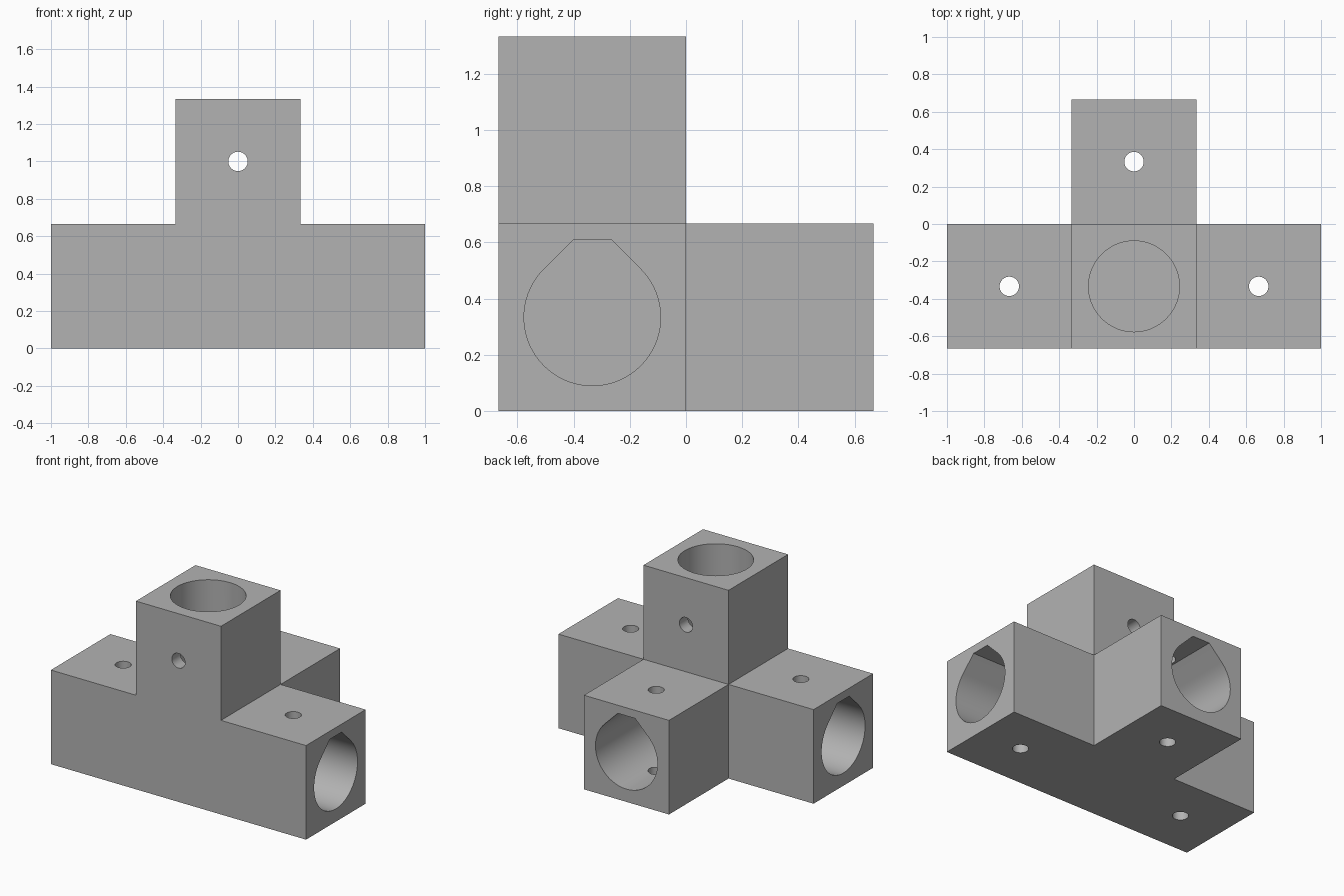
import bpy, bmesh, math
from mathutils import Matrix, Vector

if "Cube" in bpy.data.objects:
    bpy.data.objects.remove(bpy.data.objects["Cube"], do_unlink=True)

U = 2 / 3                                # edge of one block
HUB = Vector((0, -U / 2, U / 2))         # centre of the solid middle block
BORE, PIN = 0.243, 0.052                 # radii of sockets and pin holes
X, Y, Z = Vector((1, 0, 0)), Vector((0, 1, 0)), Vector((0, 0, 1))

grey = bpy.data.materials.new("grey plastic")
grey.use_nodes = True
color = (0.45, 0.45, 0.45, 1)
grey.diffuse_color = color
grey.node_tree.nodes["Principled BSDF"].inputs["Base Color"].default_value = color


def make_object(name, bm):
    bmesh.ops.recalc_face_normals(bm, faces=bm.faces[:])
    mesh = bpy.data.meshes.new(name)
    bm.to_mesh(mesh)
    bm.free()
    mesh.materials.append(grey)
    obj = bpy.data.objects.new(name, mesh)
    bpy.context.collection.objects.link(obj)
    return obj


def prism(name, outline, start, direction, length, up):
    """Extrude a closed 2D outline from start along direction."""
    side = up.cross(direction)
    bm = bmesh.new()
    face = bm.faces.new([bm.verts.new(start + side * a + up * b) for a, b in outline])
    new = bmesh.ops.extrude_face_region(bm, geom=[face])["geom"]
    moved = [v for v in new if isinstance(v, bmesh.types.BMVert)]
    bmesh.ops.translate(bm, verts=moved, vec=direction * length)
    return make_object(name, bm)


def arc(radius, first, last, steps):
    angles = [math.radians(first + (last - first) * i / steps) for i in range(steps + 1)]
    return [(radius * math.cos(a), radius * math.sin(a)) for a in angles]


# Socket outlines: full circle, and circle with a flat-topped 45 degree roof
circle = arc(BORE, 0, 360, 72)[:-1]
roof = 0.276
half = BORE * math.sqrt(2) - roof
teardrop = arc(BORE, 135, 405, 54) + [(half, roof), (-half, roof)]
pin = arc(PIN, 0, 360, 32)[:-1]

# Body: a middle block with four arms, shared walls removed
arms = [("left", X, teardrop, Z), ("right", -X, teardrop, Z),
        ("back", Y, teardrop, Z), ("top", Z, circle, Y)]
bm = bmesh.new()
for offset in [Vector()] + [arm[1] for arm in arms]:
    bmesh.ops.create_cube(bm, size=U, matrix=Matrix.Translation(HUB + offset * U))
walls = [HUB + arm[1] * U / 2 for arm in arms]
inner = [f for f in bm.faces
         if any((f.calc_center_median() - w).length < 0.01 for w in walls)]
bmesh.ops.delete(bm, geom=inner, context='FACES')
bmesh.ops.remove_doubles(bm, verts=bm.verts[:], dist=0.001)
bmesh.ops.dissolve_limit(bm, angle_limit=0.02, verts=bm.verts[:], edges=bm.edges[:])
body = make_object("connector_body", bm)

# Cutters: one blind socket and one cross pin hole for each arm
cutters = []
for name, d, outline, up in arms:
    cutters.append(prism(name + "_socket_cutter", outline, HUB + d * U / 2, d, U + 0.1, up))
    axis, other = (Y, X) if name == "top" else (Z, X)
    cutters.append(prism(name + "_pin_cutter", pin, HUB + d * U - axis * U, axis, 2 * U, other))

for cutter in cutters:
    cutter.hide_render = True
    mod = body.modifiers.new(cutter.name, 'BOOLEAN')
    mod.operation = 'DIFFERENCE'
    mod.solver = 'EXACT'
    mod.object = cutter

# Bake the cuts and discard the cutters
bpy.context.view_layer.update()
baked = bpy.data.meshes.new_from_object(
    body.evaluated_get(bpy.context.evaluated_depsgraph_get()))
body.modifiers.clear()
body.data = baked
for cutter in cutters:
    bpy.data.objects.remove(cutter, do_unlink=True)

# Smooth the bores, keep the block edges sharp
bpy.context.view_layer.objects.active = body
body.select_set(True)
bpy.ops.object.shade_smooth_by_angle(angle=math.radians(30))
